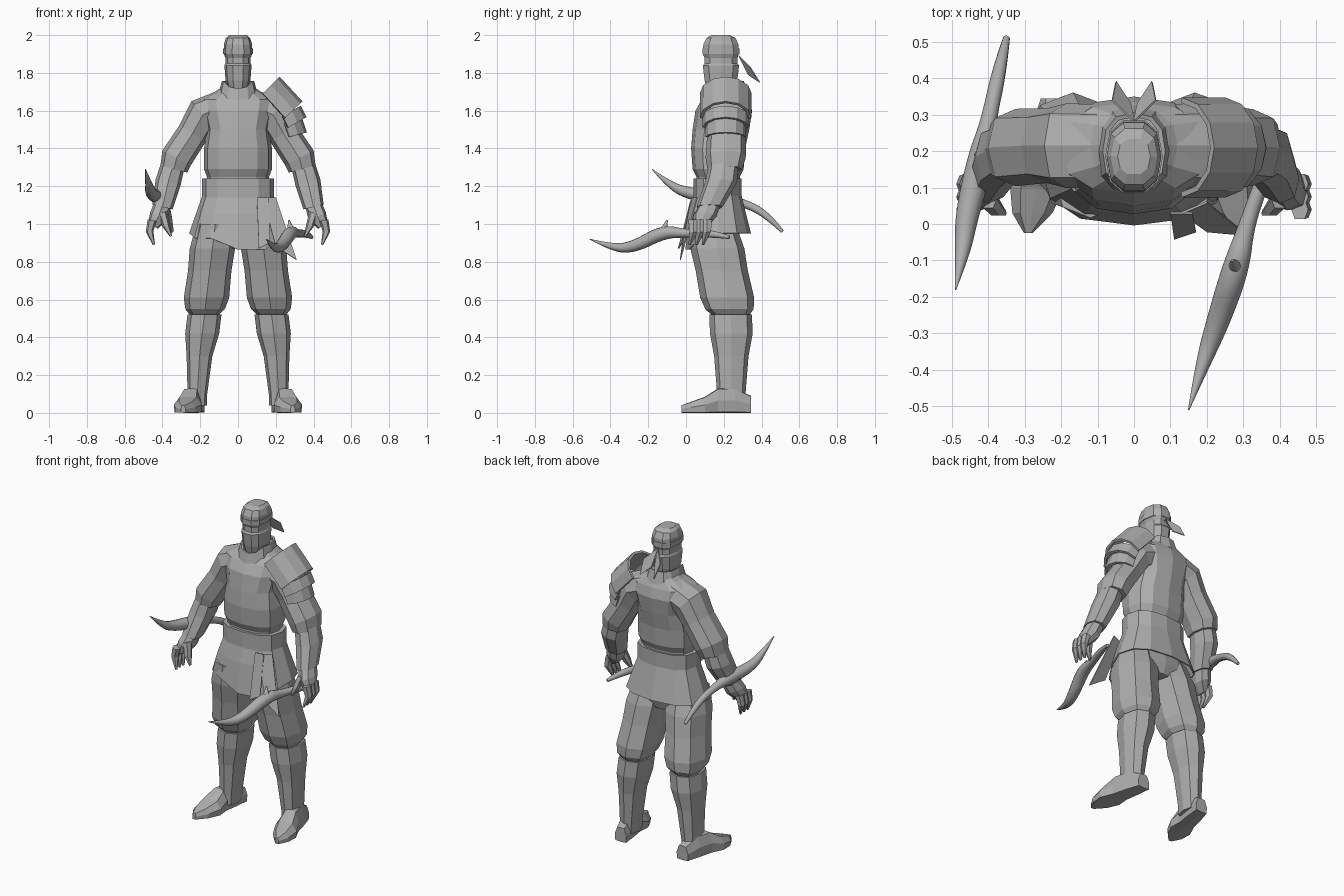
import bpy, bmesh, math
from mathutils import Vector

cube = bpy.data.objects.get("Cube")
if cube:
    bpy.data.objects.remove(cube)

GREY = (.42, .42, .42, 1)
material = bpy.data.materials.new("plain grey")
material.use_nodes = True
material.diffuse_color = GREY
material.node_tree.nodes["Principled BSDF"].inputs["Base Color"].default_value = GREY


def add_object(name, data):
    data.materials.append(material)
    obj = bpy.data.objects.new(name, data)
    bpy.context.collection.objects.link(obj)
    return obj


def finish(name, bm, thickness=0):
    bmesh.ops.recalc_face_normals(bm, faces=bm.faces)
    mesh = bpy.data.meshes.new(name)
    bm.to_mesh(mesh)
    bm.free()
    obj = add_object(name, mesh)
    if thickness:
        solid = obj.modifiers.new("thickness", "SOLIDIFY")
        solid.thickness = thickness
        solid.offset = 0


def ring(centre, across, along, sides, power=.8):
    """Rounded-box cross-section spanned by two half-axis vectors."""
    points = []
    for i in range(sides):
        angle = math.tau * i / sides
        c, s = math.cos(angle), math.sin(angle)
        points.append(Vector(centre)
                      + Vector(across) * math.copysign(abs(c) ** power, c)
                      + Vector(along) * math.copysign(abs(s) ** power, s))
    return points


def level(x, y, z, width, depth, sides=12):
    return ring((x, y, z), (width, 0, 0), (0, depth, 0), sides)


def loft(name, rings, side=1, closed=True, thickness=0):
    """Skin the rings; a shell with thickness is left open at its ends."""
    bm = bmesh.new()
    rows = [[bm.verts.new((p.x * side, p.y, p.z)) for p in r] for r in rings]
    for low, high in zip(rows, rows[1:]):
        edges = list(zip(low, high))
        ends = edges[1:] + edges[:1] if closed else edges[1:]
        for (a, b), (c, d) in zip(edges, ends):
            bm.faces.new((a, c, d, b))
    if not thickness:
        bm.faces.new(rows[0])
        bm.faces.new(rows[-1])
    finish(name, bm, thickness)


def limb(name, points, side, sides=8):
    """Loft along a path of x, y, z, radius, each ring square to the path."""
    rings = []
    for i, (x, y, z, radius) in enumerate(points):
        before = points[max(i - 1, 0)]
        after = points[min(i + 1, len(points) - 1)]
        across = Vector((before[2] - after[2], 0, after[0] - before[0]))
        rings.append(ring((x, y, z), across.normalized() * radius,
                          (0, radius * 1.25, 0), sides))
    loft(name, rings, side)


def plate(name, corners):
    bm = bmesh.new()
    bm.faces.new([bm.verts.new(corner) for corner in corners])
    finish(name, bm, thickness=.006)


def smooth_tube(name, path, radii):
    curve = bpy.data.curves.new(name, "CURVE")
    curve.dimensions = "3D"
    curve.bevel_depth = .038
    curve.use_fill_caps = True
    spline = curve.splines.new("NURBS")
    spline.points.add(len(path) - 1)
    for point, place, radius in zip(spline.points, path, radii):
        point.co = (*place, 1)
        point.radius = radius
    spline.order_u = min(3, len(path))
    spline.use_endpoint_u = True
    add_object(name, curve)


# Head with a recessed eye slit between mask and hood
head_profile = ((1.64, .05, .07), (1.72, .055, .08), (1.76, .066, .09),
                (1.84, .072, .1), (1.85, .067, .09), (1.88, .067, .09),
                (1.9, .075, .1), (1.95, .075, .097), (1.985, .064, .08),
                (2, .045, .05))
loft("head", [level(0, .185, *row, sides=10) for row in head_profile])
loft("headband", [level(0, .185, z, .077, .101, sides=10) for z in (1.9, 1.93)],
     thickness=.004)
for side, tag in ((1, "left_"), (-1, "right_")):
    plate(tag + "band_tail", [(0, .28, 1.89), (side * .01, .33, 1.79),
                              (side * .05, .39, 1.75), (side * .06, .34, 1.83)])

# Shirt, blousing over the belt and leaning back at the chest
shirt_profile = ((1.12, .16, .11), (1.25, .165, .115), (1.29, .18, .135),
                 (1.4, .18, .143), (1.5, .165, .15), (1.6, .19, .15),
                 (1.66, .2, .125), (1.7, .12, .1), (1.73, .08, .08))
loft("shirt", [level(0, .17 + .15 * max(0, z - 1.4), z, width, depth)
               for z, width, depth in shirt_profile])
loft("belt", [level(0, .167, z, .19, .128) for z in (1.14, 1.24)])

# Standing collar dipping to a point in front
collar = [level(0, .2, 1.68, .1, .12), level(0, .2, 1.755, .08, .1)]
for row in collar:
    for point in row:
        point.z -= max(0, .14 - point.y)
loft("collar", collar, thickness=.012)

# Flared skirt, longer in front, with loose cloth at the left hip
skirt = [level(0, .17, 1.15 - .2 * t, .185 + .07 * t, .12 + .05 * t)
         for t in (0, .5, 1)]
for point in skirt[-1]:
    if point.y < .1:
        point.z -= .085 if abs(point.x) < .2 and point.x > -.1 else .025
loft("skirt", skirt, thickness=.008)
loft("hips", [level(0, .175, 1.14, .17, .1), level(0, .175, .93, .19, .11),
              level(0, .185, .87, .11, .08)])
plate("long_sash", [(.13, .03, 1.14), (.2, .06, 1.14), (.31, -.03, .81),
                    (.2, -.02, .88)])
plate("short_sash", [(.1, .03, 1.14), (.16, .03, 1.14), (.17, -.02, .9),
                     (.11, -.04, .87)])


# Legs lean outward towards the ankle, and back from hip to knee
def leg_level(z, radius):
    return level(min(.215, .24 - .12 * z), min(.24, .34 - .2 * z), z,
                 radius, radius + .023, 8)


def foot_section(y, width, height):
    x = .285 - .2 * y
    points = ring((x, y, height / 2), (width, 0, 0), (0, 0, height / 2), 8, power=.2)
    for point in points:
        if point.z > height * .6:
            point.x = x + (point.x - x) * .65
    return points


trouser_profile = ((1, .1), (.87, .12), (.75, .115), (.61, .12), (.55, .105),
                   (.51, .07))
boot_profile = ((.52, .09), (.42, .09), (.3, .068), (.1, .052), (.04, .05))
foot_profile = ((.345, .04, .09), (.26, .05, .13), (.17, .055, .13),
                (.1, .075, .085), (.03, .055, .06), (-.025, .012, .04))

for side, tag in ((1, "left_"), (-1, "right_")):
    loft(tag + "trouser", [leg_level(*row) for row in trouser_profile], side)
    loft(tag + "boot", [leg_level(*row) for row in boot_profile], side)
    loft(tag + "foot", [foot_section(*row) for row in foot_profile], side)

    # Sleeve gathered at the elbow, bracer and half-curled hand
    limb(tag + "sleeve", [(.08, .215, 1.62, .09), (.185, .215, 1.58, .093),
                          (.24, .215, 1.48, .082), (.325, .21, 1.35, .085),
                          (.34, .205, 1.29, .073)], side)
    limb(tag + "bracer", [(.345, .2, 1.31, .063), (.37, .185, 1.22, .068),
                          (.4, .125, 1.09, .055)], side)
    limb(tag + "palm", [(.4, .125, 1.1, .045), (.42, .1, 1.04, .05),
                        (.45, .08, .99, .03)], side)
    for i, finger in enumerate(("index", "middle", "little")):
        y = .04 + .035 * i
        limb(tag + finger + "_finger", [(.455, y, 1.02, .024), (.468, y, .96, .02),
                                        (.445, y - .02, .89, .006)], side, sides=6)
    limb(tag + "thumb", [(.4, .07, 1.06, .024), (.38, .045, .99, .02),
                         (.355, .03, .935, .006)], side, sides=6)

# Shoulder guard: overlapping arched tiers, each turned further down the arm
tiers = (("upper", (.13, .21, 1.69), (.25, .21, 1.56)),
         ("middle", (.235, .21, 1.57), (.265, .21, 1.51)),
         ("lower", (.245, .21, 1.535), (.27, .21, 1.46)))
for i, (tier, start, end) in enumerate(tiers):
    lean = math.radians(45 - 15 * i)
    radius = .12 - .015 * i
    outward = Vector((math.cos(lean), 0, math.sin(lean))) * radius
    breadth = Vector((0, radius + .01, 0))
    arches = [[Vector(centre) + outward * math.sin(math.pi * k / 6)
               + breadth * math.cos(math.pi * k / 6) for k in range(7)]
              for centre in (start, end)]
    loft(tier + "_shoulder_plate", arches, closed=False, thickness=.015)

# Curved swords, each listed from tip to guard to pommel
sword_taper = (.05, .55, .85, 1, .55, .55, .25)
sword_paths = {
    "left_sword": ((.15, -.51, .92), (.19, -.38, .87), (.23, -.27, .88),
                   (.28, -.12, .96), (.31, 0, .95), (.36, .14, .95), (.39, .23, .93)),
    "right_sword": ((-.49, -.18, 1.29), (-.47, -.08, 1.2), (-.46, .02, 1.16),
                    (-.42, .18, 1.14), (-.4, .28, 1.12), (-.37, .42, 1.06),
                    (-.35, .51, .96)),
}
for name, path in sword_paths.items():
    smooth_tube(name, path, sword_taper)
    guard = Vector(path[3])
    smooth_tube(name + "_spur", (guard, guard + Vector((-.01, .02, .06))), (.6, .1))
